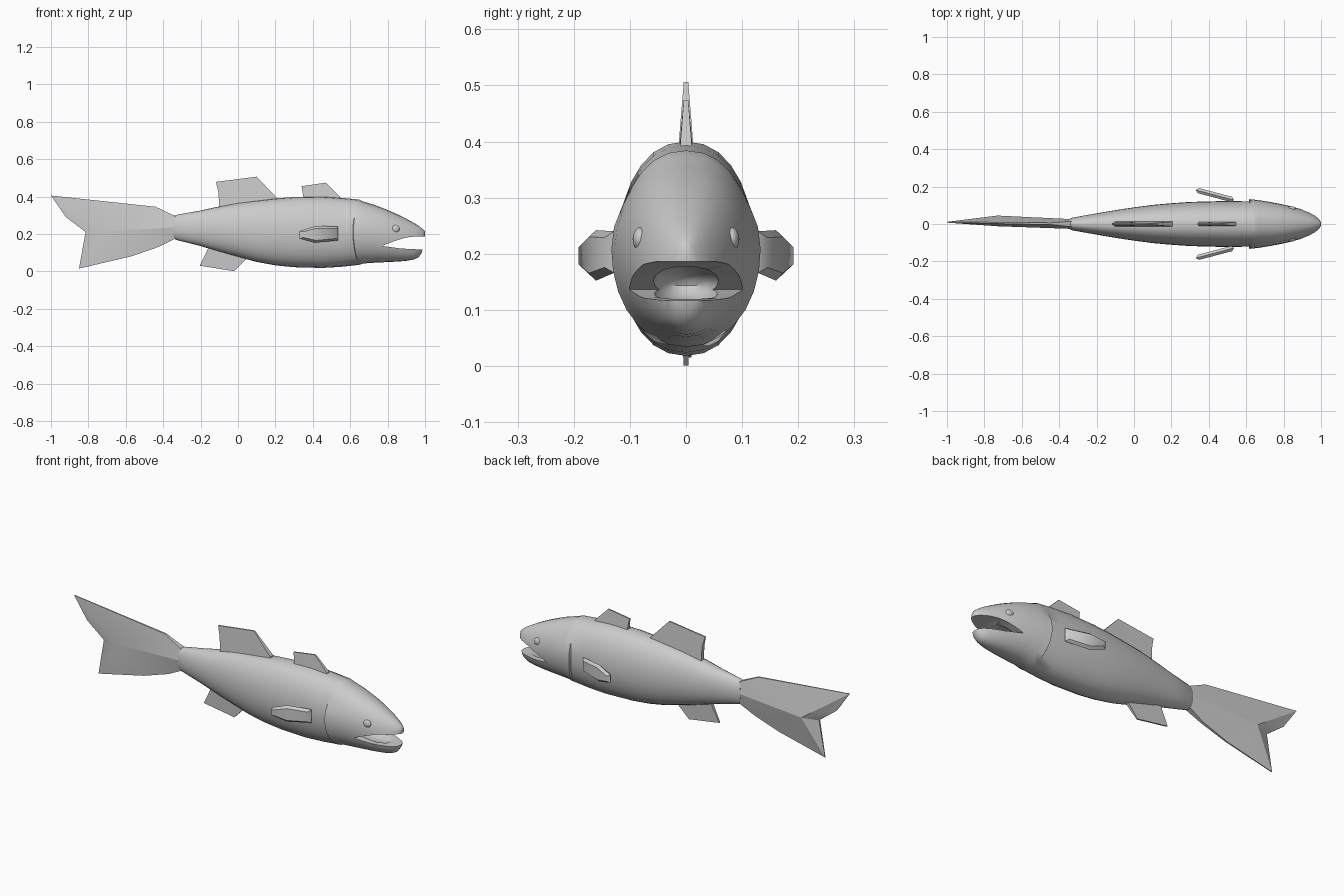
import bpy, bmesh, math
from mathutils import Vector

if "Cube" in bpy.data.objects:
    bpy.data.objects.remove(bpy.data.objects["Cube"], do_unlink=True)

grey = bpy.data.materials.new("soft_grey")
grey.use_nodes = True
colour = (0.6, 0.6, 0.6, 1)
grey.diffuse_color = colour
grey.node_tree.nodes["Principled BSDF"].inputs["Base Color"].default_value = colour


def make(name, rings, closed=True, angle=35, tips=None):
    """Loft a list of equal rings; ends are capped flat or with a tip point."""
    bm = bmesh.new()
    loops = [[bm.verts.new(p) for p in ring] for ring in rings]
    n = len(loops[0])
    for a, b in zip(loops, loops[1:]):
        for i in range(n):
            j = (i + 1) % n
            bm.faces.new((a[i], a[j], b[j], b[i]))
    for k, loop in enumerate((loops[0], loops[-1])):
        if tips:
            tip = bm.verts.new(tips[k])
            for i in range(n):
                bm.faces.new((loop[i], loop[(i + 1) % n], tip))
        else:
            bm.faces.new(loop)
    bmesh.ops.recalc_face_normals(bm, faces=bm.faces)
    mesh = bpy.data.meshes.new(name)
    bm.to_mesh(mesh)
    bm.free()
    mesh.materials.append(grey)
    ob = bpy.data.objects.new(name, mesh)
    bpy.context.collection.objects.link(ob)
    smooth(ob, angle)
    return ob


def smooth(ob, angle):
    bpy.ops.object.select_all(action='DESELECT')
    ob.select_set(True)
    bpy.context.view_layer.objects.active = ob
    bpy.ops.object.shade_smooth_by_angle(angle=math.radians(angle))


def ball(name, centre, radii):
    bpy.ops.mesh.primitive_uv_sphere_add(segments=24, ring_count=12, location=centre)
    ob = bpy.context.object
    ob.name = name
    ob.scale = radii
    bpy.ops.object.transform_apply(location=False, rotation=False, scale=True)
    ob.data.materials.append(grey)
    smooth(ob, 40)
    return ob


# Body and head: x, top, bottom, half width, gill flare
stations = [
    (-.345, .295, .175, .026, 0), (-.33, .302, .168, .034, 0),
    (-.2, .325, .135, .057, 0), (-.1, .347, .105, .074, 0),
    (0, .366, .077, .089, 0), (.1, .378, .05, .102, 0),
    (.2, .39, .032, .111, 0), (.3, .397, .022, .118, 0),
    (.45, .4, .018, .122, 0), (.55, .393, .024, .122, 0),
    (.614, .384, .034, .121, .001), (.617, .384, .034, .121, .1),
    (.67, .373, .042, .119, .07), (.73, .355, .046, .115, .02),
    (.79, .332, .049, .106, 0), (.85, .306, .052, .092, 0),
    (.9, .281, .056, .077, 0), (.94, .259, .063, .061, 0),
    (.965, .244, .074, .048, 0), (.982, .231, .098, .035, 0),
    (.995, .22, .15, .019, 0), (1, .212, .18, .008, 0)]


def section(x, top, bottom, width, flare, n=28):
    ring = []
    for i in range(n):
        a = 2 * math.pi * i / n
        c, s = math.cos(a), math.sin(a)
        w = max(0, 1 - abs((s + .25) / .75) ** 4) if flare else 0
        shift = .03 * s * s if .6 < x < .65 else 0
        y = width * math.copysign(abs(c) ** .9, c) * (1 + flare * w)
        ring.append((x + shift, y, (top + bottom) / 2 + s * (top - bottom) / 2))
    return ring


body = make("body", [section(*s) for s in stations])

# Open mouth: a wedge between the jaws and a hollow inside it
wedge = [(.77, .136), (.84, .163), (.9, .181), (.95, .186), (1.1, .187),
         (1.1, .115), (.97, .117), (.87, .122)]
cutters = [make("mouth_wedge", [[(x, y, z) for x, z in wedge] for y in (-.3, .3)]),
           ball("mouth_hollow", (.84, 0, .143), (.118, .062, .038))]
for cutter in cutters:
    cutter.hide_render = True
    cut = body.modifiers.new("mouth", 'BOOLEAN')
    cut.operation = 'DIFFERENCE'
    cut.solver = 'EXACT'
    cut.object = cutter
    bpy.context.view_layer.objects.active = body
    bpy.ops.object.modifier_apply(modifier=cut.name)
for cutter in cutters:
    bpy.data.objects.remove(cutter, do_unlink=True)
smooth(body, 38)


# Upright fins: outline of x, z, half thickness
def fin(name, outline):
    make(name, [[(x, side * t, z) for x, z, t in outline] for side in (-1, 1)], angle=20)


fin("rear_dorsal_fin", [(-.1, .32, .014), (-.104, .42, .01), (-.118, .478, .004),
                        (.1, .506, .004), (.205, .395, .013), (.21, .36, .014)])
fin("front_dorsal_fin", [(.345, .37, .012), (.347, .41, .01), (.34, .455, .004),
                         (.47, .474, .004), (.545, .398, .01), (.55, .37, .012)])
fin("belly_fin", [(-.15, .15, .01), (-.17, .1, .008), (-.205, .03, .004),
                  (-.02, .001, .004), (.042, .065, .008), (.05, .1, .01)])

# Forked tail, thickest at a ridge in the middle
tail = [(-.335, .295, .015), (-.44, .345, .005), (-1, .405, .002), (-.92, .29, .003),
        (-.815, .21, .005), (-.85, .015, .002), (-.57, .08, .004),
        (-.42, .132, .008), (-.335, .175, .015), (-.335, .235, .026)]
make("tail_fin", [[(x, .014 * min(1, -x - .335) + side * t, z) for x, z, t in tail]
                  for side in (-1, 1)],
     tips=[(-.73, -.012, .215), (-.73, .045, .215)], angle=20)

# Side fins and eyes, mirrored
paddle = [(0, .04), (0, -.034), (.6, -.048), (1, -.026), (1, .016), (.6, .042)]
for side, label in ((1, "left"), (-1, "right")):
    root, along = Vector((.535, .128, .2)), Vector((-.205, .054, 0))
    normal = Vector((.054, .205, 0)).normalized()
    rings = []
    for offset, size in ((-.014, .72), (0, 1), (.014, .72)):
        ring = []
        for u, v in paddle:
            p = root + along * (.5 + (u - .5) * (size + 1) / 2) + normal * offset
            ring.append((p.x, side * p.y, p.z + v * size))
        rings.append(ring)
    make(label + "_side_fin", rings, angle=45)
    ball(label + "_eye", (.84, side * .081, .226), (.024, .014, .021))
